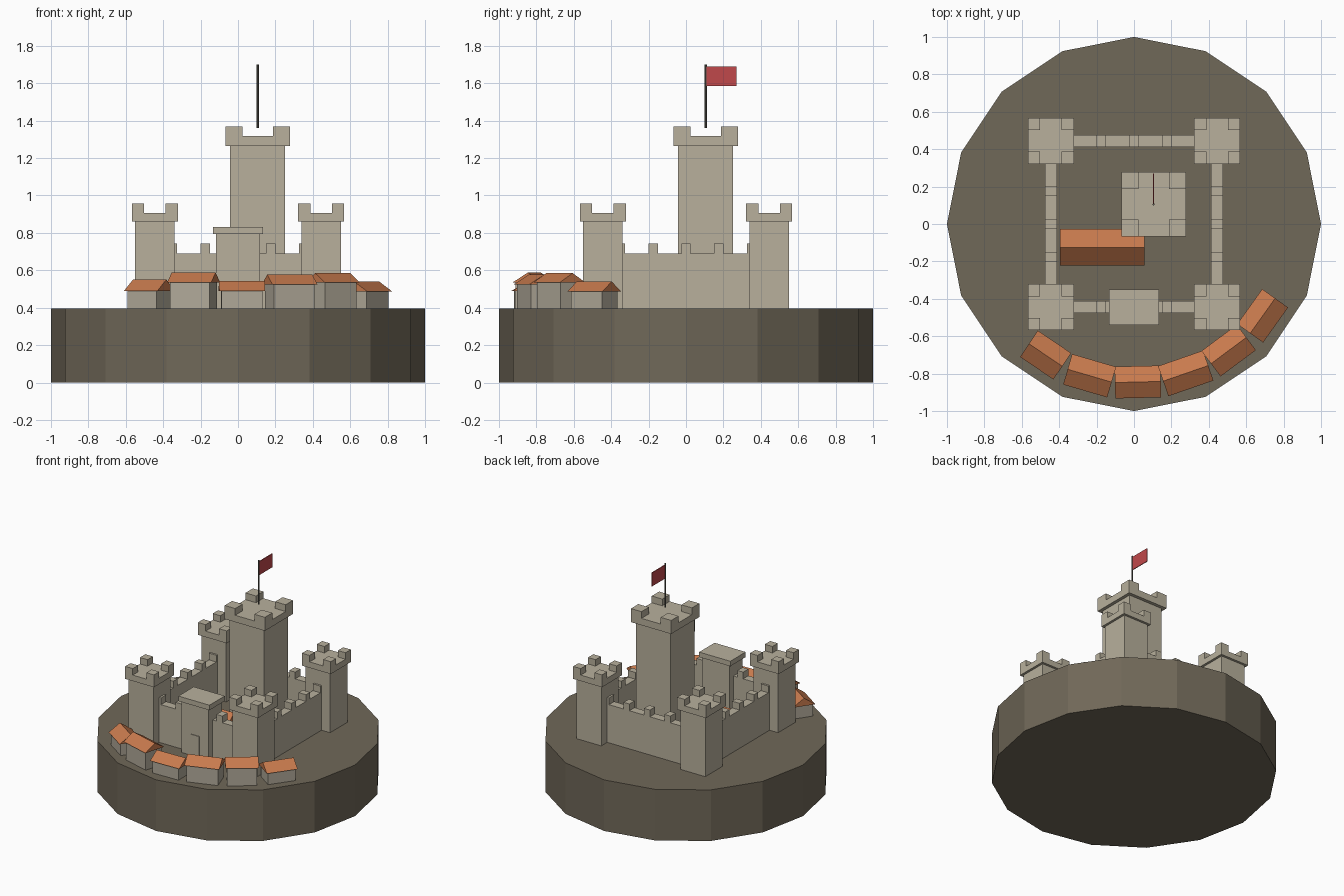
import bpy
import bmesh
from math import radians, cos, sin
from mathutils import Matrix, Vector

cube = bpy.data.objects.get("Cube")
if cube:
    bpy.data.objects.remove(cube)


def material(name, rgb):
    m = bpy.data.materials.new(name)
    m.use_nodes = True
    m.diffuse_color = (*rgb, 1)
    m.node_tree.nodes["Principled BSDF"].inputs["Base Color"].default_value = (*rgb, 1)
    return m


STONE = material("pale stone", (0.48, 0.435, 0.335))
PLASTER = material("house plaster", (0.44, 0.40, 0.32))
EARTH = material("brown earth", (0.162, 0.138, 0.098))
TILE = material("orange roof tile", (0.578, 0.195, 0.075))
IRON = material("dark iron", (0.11, 0.105, 0.085))
RED = material("red cloth", (0.527, 0.065, 0.07))

GROUND = 0.395
SUNK = GROUND - 0.02


def finish(name, bm, mat, place=None):
    bmesh.ops.recalc_face_normals(bm, faces=bm.faces)
    mesh = bpy.data.meshes.new(name)
    bm.to_mesh(mesh)
    bm.free()
    mesh.materials.append(mat)
    obj = bpy.data.objects.new(name, mesh)
    if place:
        obj.matrix_world = place
    bpy.context.collection.objects.link(obj)
    return obj


def add_box(bm, x, y, hx, hy, z0, z1):
    """Box centred on x, y with half sizes hx, hy, from z0 to z1."""
    move = Matrix.Translation((x, y, (z0 + z1) / 2))
    scale = Matrix.Diagonal((2 * hx, 2 * hy, z1 - z0, 1))
    bmesh.ops.create_cube(bm, size=1, matrix=move @ scale)


def cylinder(name, radius, z0, z1, sides, mat, x=0, y=0):
    bm = bmesh.new()
    bmesh.ops.create_cone(bm, cap_ends=True, segments=sides, radius1=radius, radius2=radius,
                          depth=z1 - z0, matrix=Matrix.Translation((x, y, (z0 + z1) / 2)))
    return finish(name, bm, mat)


def tower(name, x, y, half, overhang, body_top, rim, merlon, merlon_height):
    """Square tower with a wider crown and a merlon on each corner."""
    bm = bmesh.new()
    crown = half + overhang
    floor = body_top + rim
    add_box(bm, x, y, half, half, SUNK, body_top)
    add_box(bm, x, y, crown, crown, body_top, floor)
    offset = crown - merlon / 2
    for sx in (-1, 1):
        for sy in (-1, 1):
            add_box(bm, x + sx * offset, y + sy * offset, merlon / 2, merlon / 2,
                    floor, floor + merlon_height)
    return finish(name, bm, STONE)


def curtain_wall(name, center, along_x):
    """Straight wall between two towers, with evenly spaced merlons."""
    bm = bmesh.new()
    add_box(bm, 0, 0, 0.4, 0.032, SUNK, 0.69)
    for i in range(-2, 3):
        add_box(bm, i * 0.175, 0, 0.025, 0.032, 0.69, 0.742)
    turn = Matrix() if along_x else Matrix.Rotation(radians(90), 4, "Z")
    return finish(name, bm, STONE, Matrix.Translation(center) @ turn)


def house(name, x, y, turn, length, width, eave, ridge, overhang=0.013):
    """Plastered box under a gabled roof."""
    place = Matrix.Translation((x, y, 0)) @ Matrix.Rotation(turn, 4, "Z")
    bm = bmesh.new()
    add_box(bm, 0, 0, length / 2 - overhang, width / 2 - overhang, SUNK, eave)
    finish(name + "_walls", bm, PLASTER, place)
    bm = bmesh.new()
    profile = [(-width / 2, eave), (width / 2, eave), (0, ridge)]
    gable = bm.faces.new([bm.verts.new((-length / 2, py, pz)) for py, pz in profile])
    side = bmesh.ops.extrude_face_region(bm, geom=[gable], use_keep_orig=True)
    moved = [v for v in side["geom"] if isinstance(v, bmesh.types.BMVert)]
    bmesh.ops.translate(bm, verts=moved, vec=Vector((length, 0, 0)))
    finish(name + "_roof", bm, TILE, place)


# Ground
cylinder("ground_mound", 1.0, 0, GROUND, 16, EARTH)

# Corner towers and the walls joining them
R = 0.445
for side, sx in (("right", -1), ("left", 1)):
    for end, sy in (("front", -1), ("back", 1)):
        tower(f"{end}_{side}_tower", sx * R, sy * R, 0.105, 0.018, 0.86, 0.046, 0.065, 0.05)
    curtain_wall(f"{side}_wall", (sx * R, 0, 0), False)
for end, sy in (("front", -1), ("back", 1)):
    curtain_wall(f"{end}_wall", (0, sy * R, 0), True)

# Keep
K = 0.105
tower("keep", K, K, 0.147, 0.025, 1.265, 0.053, 0.09, 0.052)

# Flag
cylinder("flag_pole", 0.006, 1.36, 1.70, 8, IRON, K, K)
bm = bmesh.new()
add_box(bm, K, K + 0.085, 0.003, 0.08, 1.585, 1.69)
finish("flag", bm, RED)

# Gatehouse
bm = bmesh.new()
add_box(bm, 0, -R, 0.117, 0.08, SUNK, 0.793)
add_box(bm, 0, -R, 0.133, 0.094, 0.793, 0.832)
finish("gatehouse", bm, STONE)
bm = bmesh.new()
add_box(bm, 0, -R - 0.081, 0.037, 0.004, SUNK, 0.56)
finish("gate", bm, STONE)

# Courtyard hall
house("hall", -0.17, -0.125, 0, 0.45, 0.195, 0.51, 0.595)

# Ring of village houses: length, eave height, ridge height
village = [(0.215, 0.49, 0.55), (0.245, 0.535, 0.588), (0.245, 0.49, 0.543),
           (0.255, 0.525, 0.577), (0.235, 0.535, 0.585), (0.23, 0.487, 0.54)]
for i, (length, eave, ridge) in enumerate(village):
    angle = radians(-124 + 17.7 * i)
    house(f"house_{i + 1}", 0.845 * cos(angle), 0.845 * sin(angle),
          angle + radians(90), length, 0.17, eave, ridge)
